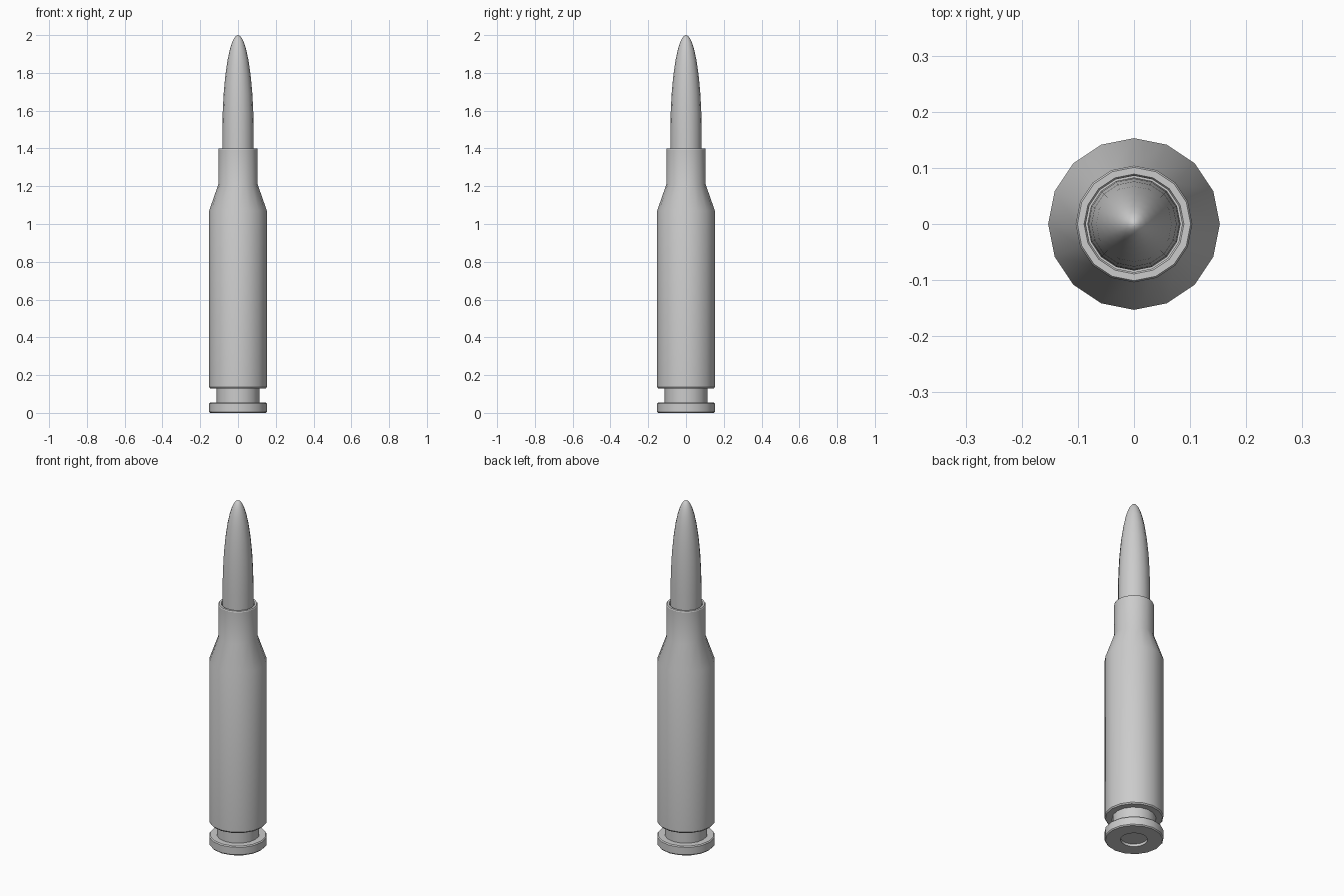
import bpy, bmesh, math

if "Cube" in bpy.data.objects:
    bpy.data.objects.remove(bpy.data.objects["Cube"])

SIDES = 16


def lathe(name, profile):
    """Revolve an (r, z) profile around z; r = 0 makes a pole."""
    bm = bmesh.new()
    rings = []
    for r, z in profile:
        if r == 0:
            rings.append([bm.verts.new((0, 0, z))] * SIDES)
        else:
            rings.append([bm.verts.new((r * math.cos(2 * math.pi * i / SIDES),
                                        r * math.sin(2 * math.pi * i / SIDES), z))
                          for i in range(SIDES)])
    for a, b in zip(rings, rings[1:]):
        for i in range(SIDES):
            j = (i + 1) % SIDES
            bm.faces.new(dict.fromkeys((a[i], a[j], b[j], b[i])))
    bmesh.ops.recalc_face_normals(bm, faces=bm.faces)
    me = bpy.data.meshes.new(name)
    bm.to_mesh(me)
    bm.free()
    ob = bpy.data.objects.new(name, me)
    bpy.context.collection.objects.link(ob)
    bpy.ops.object.select_all(action='DESELECT')
    ob.select_set(True)
    bpy.context.view_layer.objects.active = ob
    bpy.ops.object.shade_smooth_by_angle(angle=math.radians(30))
    return ob


# Case: recessed base, rim, extractor groove, body, shoulder, neck, open mouth
lathe("case", [
    (0, 0.015), (0.07, 0.015), (0.07, 0.0),
    (0.148, 0.0), (0.153, 0.006), (0.153, 0.049), (0.148, 0.055),
    (0.113, 0.055), (0.113, 0.13),
    (0.148, 0.13), (0.153, 0.137), (0.153, 1.07),
    (0.104, 1.21), (0.104, 1.395), (0.101, 1.40),
    (0.089, 1.40), (0.086, 1.395), (0.086, 1.30), (0, 1.30)])

# Tip: straight shank closing in an elliptical nose
R, Z0, H = 0.083, 1.48, 0.52
nose = [(R * math.cos(t), Z0 + H * math.sin(t))
        for t in (math.radians(a) for a in (0, 12, 24, 36, 48, 58, 67, 75, 82, 87))]
lathe("tip", [(0, 1.30), (R, 1.30)] + nose + [(0, 2.0)])
